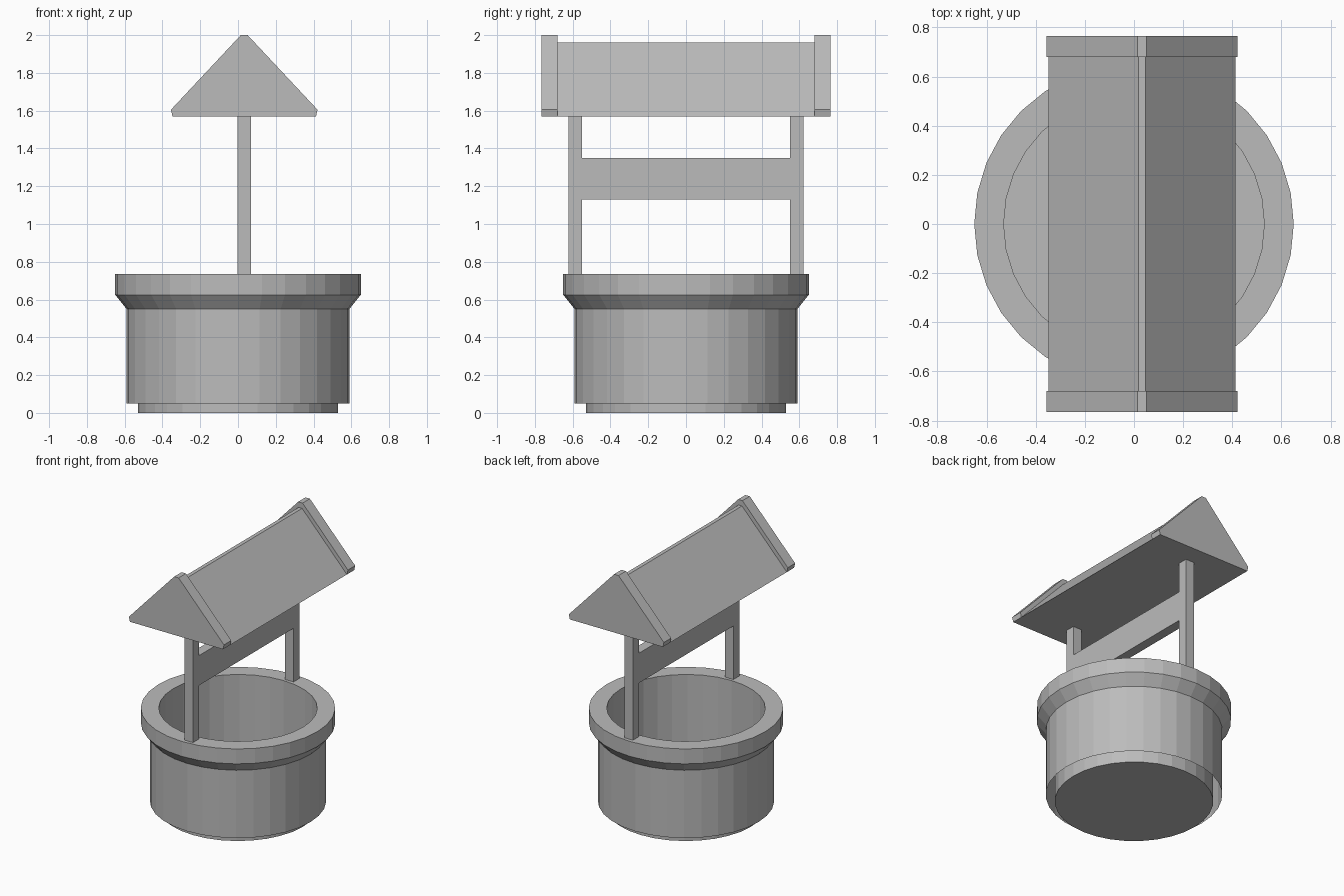
import bpy
import bmesh
from math import cos, sin, tau

cube = bpy.data.objects.get("Cube")
if cube:
    bpy.data.objects.remove(cube, do_unlink=True)

# One plain grey for every part
GREY = (0.5, 0.5, 0.5, 1.0)
grey = bpy.data.materials.new("plain_grey")
grey.use_nodes = True
grey.diffuse_color = GREY
grey.node_tree.nodes["Principled BSDF"].inputs["Base Color"].default_value = GREY

SIDES = 32
MID_X = 0.033  # centre line of frame and roof


def finish(name, bm):
    """Turn a bmesh into a flat-shaded object."""
    mesh = bpy.data.meshes.new(name)
    bm.to_mesh(mesh)
    bm.free()
    mesh.materials.append(grey)
    obj = bpy.data.objects.new(name, mesh)
    bpy.context.collection.objects.link(obj)
    return obj


def lathe(name, profile):
    """Spin (radius, height) points; cap the first ring with a floor."""
    bm = bmesh.new()
    rings = [[bm.verts.new((r * cos(tau * i / SIDES), r * sin(tau * i / SIDES), z))
              for i in range(SIDES)] for r, z in profile]
    bm.faces.new(rings[0])
    for a, b in zip(rings, rings[1:]):
        for i in range(SIDES):
            j = (i + 1) % SIDES
            bm.faces.new((a[i], a[j], b[j], b[i]))
    return finish(name, bm)


def extrude(name, outline, axis, start, end):
    """Extrude a 2D outline: (x, z) along y, or (y, z) along x."""
    bm = bmesh.new()
    if axis == "y":
        verts = [bm.verts.new((x, start, z)) for x, z in outline]
        offset = (0, end - start, 0)
    else:
        verts = [bm.verts.new((start, y, z)) for y, z in outline]
        offset = (end - start, 0, 0)
    face = bm.faces.new(verts)
    grown = bmesh.ops.extrude_face_region(bm, geom=[face], use_keep_orig=True)
    moved = [g for g in grown["geom"] if isinstance(g, bmesh.types.BMVert)]
    bmesh.ops.translate(bm, verts=moved, vec=offset)
    bmesh.ops.recalc_face_normals(bm, faces=bm.faces)
    return finish(name, bm)


def mirrored(half):
    """Mirror half an outline about the frame's centre line."""
    return ([(MID_X - x, z) for x, z in half]
            + [(MID_X + x, z) for x, z in reversed(half)])


# Well: floor, inner wall, rim, flare and open-bottomed outer wall
lathe("well_basin", [(0.53, 0), (0.53, 0.735), (0.65, 0.735),
                     (0.65, 0.625), (0.59, 0.55), (0.59, 0.05)])

# Frame: two posts joined by a flush board
y_in, y_out = 0.55, 0.622
foot, low, high, top = 0.735, 1.13, 1.35, 1.57
extrude("post_frame",
        [(-y_out, foot), (-y_in, foot), (-y_in, low), (y_in, low),
         (y_in, foot), (y_out, foot), (y_out, top), (y_in, top),
         (y_in, high), (-y_in, high), (-y_in, top), (-y_out, top)],
        "x", MID_X - 0.035, MID_X + 0.035)

# Roof: prism with a narrow flat ridge
roof_half = [(0.38, 1.57), (0.014, 1.96)]
extrude("roof", mirrored(roof_half), "y", -0.765, 0.765)

# Gable trims: raised bands over both ends of the roof
trim_outer = mirrored([(0.38, 1.57), (0.388, 1.605), (0.018, 2.0)])
trim_inner = mirrored(roof_half)
for name, y in (("front_gable_trim", -0.765), ("back_gable_trim", 0.68)):
    extrude(name, trim_outer + trim_inner[-2:0:-1], "y", y, y + 0.085)
